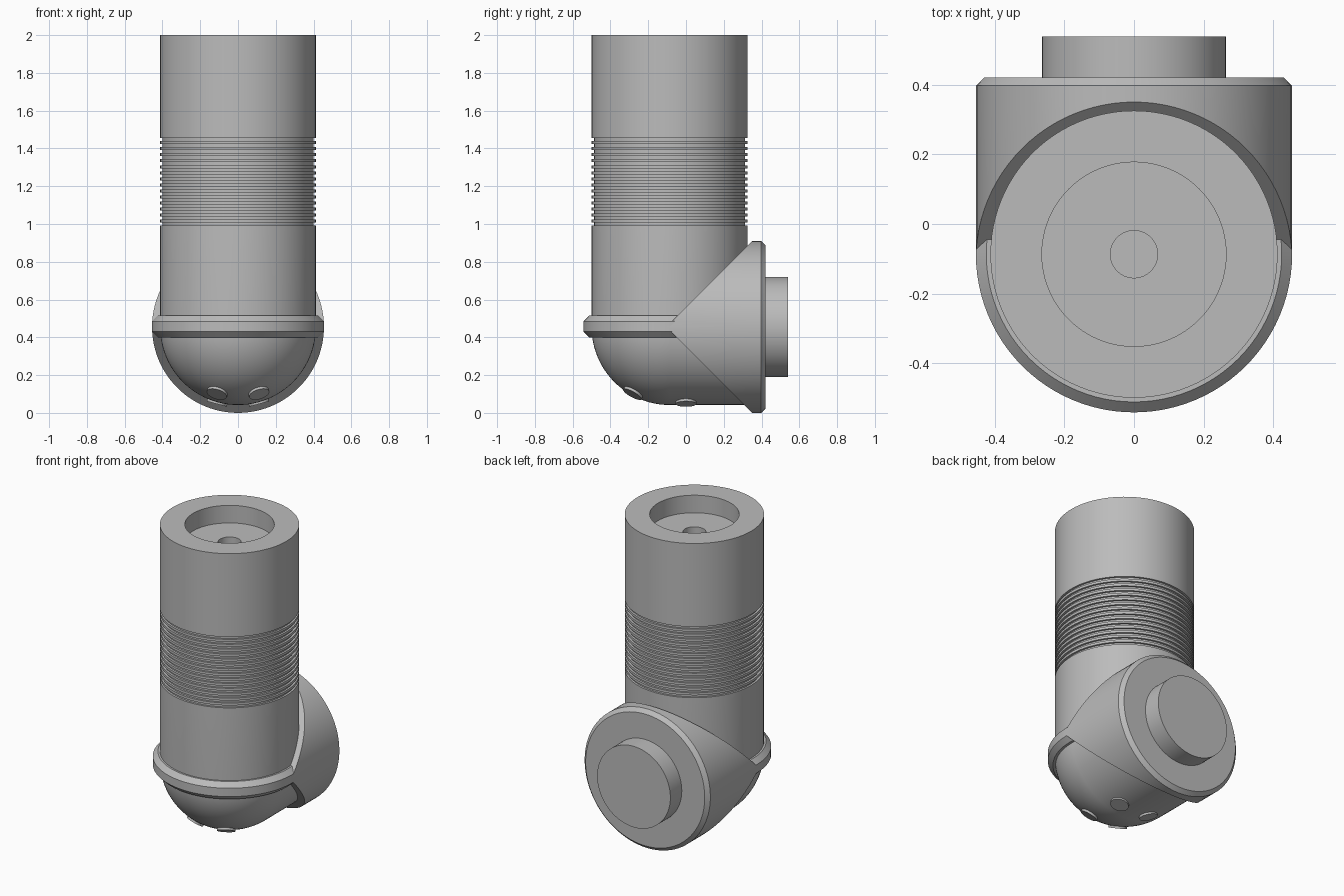
import bpy, bmesh, math
from mathutils import Vector, Matrix

if "Cube" in bpy.data.objects:
    bpy.data.objects.remove(bpy.data.objects["Cube"])

SEGMENTS = 96
PIPE_R, RIM_R, PEG_R, BORE_R = 0.413, 0.455, 0.265, 0.068
PIPE_Y, ELBOW_Z = -0.087, 0.455
CENTER = Vector((0, PIPE_Y, ELBOW_Z))
UPRIGHT = Matrix.Translation(CENTER)
BACKWARD = UPRIGHT @ Matrix.Rotation(-math.pi / 2, 4, "X")

grey = bpy.data.materials.new("pipe grey")
grey.use_nodes = True
grey.diffuse_color = (0.5, 0.5, 0.5, 1)
grey.node_tree.nodes["Principled BSDF"].inputs["Base Color"].default_value = (0.5, 0.5, 0.5, 1)


def lathe(profile):
    """Spin (radius, height) points around the local z axis."""
    bm = bmesh.new()
    verts = [bm.verts.new((r, 0, h)) for r, h in profile]
    edges = [bm.edges.new(pair) for pair in zip(verts, verts[1:])]
    bmesh.ops.spin(bm, geom=verts + edges, cent=(0, 0, 0), axis=(0, 0, 1),
                   angle=math.tau, steps=SEGMENTS, use_duplicate=False)
    bmesh.ops.remove_doubles(bm, verts=bm.verts, dist=0.0001)
    bmesh.ops.recalc_face_normals(bm, faces=bm.faces)
    return bm


def finish(bm, name, matrix):
    """Turn a bmesh into a placed, shaded object."""
    bm.transform(matrix)
    mesh = bpy.data.meshes.new(name)
    bm.to_mesh(mesh)
    bm.free()
    mesh.materials.append(grey)
    obj = bpy.data.objects.new(name, mesh)
    bpy.context.collection.objects.link(obj)
    bpy.ops.object.select_all(action="DESELECT")
    obj.select_set(True)
    bpy.context.view_layer.objects.active = obj
    bpy.ops.object.shade_smooth_by_angle(angle=math.radians(25))
    return obj


# Upright pipe: stepped socket, grooved grip and rounded bottom
top = 2 - ELBOW_Z
profile = [(0, top - 0.45), (BORE_R, top - 0.45), (BORE_R, top - 0.115),
           (PEG_R, top - 0.115), (PEG_R, top), (PIPE_R, top)]
grooves, pitch, depth = 15, 0.032, 0.013
for i in range(grooves):
    z = 1.455 - ELBOW_Z - i * pitch
    profile += [(PIPE_R, z), (PIPE_R - depth, z),
                (PIPE_R - depth, z - pitch / 2), (PIPE_R, z - pitch / 2)]
for i in range(25):
    a = i / 24 * math.pi / 2
    profile.append((PIPE_R * math.cos(a), -PIPE_R * math.sin(a)))
finish(lathe(profile), "upright_pipe", UPRIGHT)

# Raised collar around the elbow
finish(lathe([(0.36, 0.06), (0.425, 0.06), (RIM_R, 0.03), (RIM_R, -0.025),
              (0.425, -0.055), (0.36, -0.055)]), "collar", UPRIGHT)

# Horizontal pipe running to the back
finish(lathe([(0, 0), (PIPE_R, 0), (PIPE_R, 0.48), (0, 0.48)]), "back_pipe", BACKWARD)

# Mitred sleeve: a chamfered drum cut to a wedge by two sloping planes
back = 0.422 - PIPE_Y
bm = lathe([(0, -0.1), (RIM_R, -0.1), (RIM_R, back - 0.024), (RIM_R - 0.024, back), (0, back)])
for side in (-1, 1):
    cut = bmesh.ops.bisect_plane(bm, geom=bm.verts[:] + bm.edges[:] + bm.faces[:],
                                 plane_co=(0, 0, -0.017), plane_no=(0, side, -1),
                                 clear_outer=True)
    rim = [e for e in cut["geom_cut"] if isinstance(e, bmesh.types.BMEdge)]
    bmesh.ops.holes_fill(bm, edges=rim)
bmesh.ops.recalc_face_normals(bm, faces=bm.faces)
finish(bm, "mitred_sleeve", BACKWARD)

# Plug on the back face
plug_end = 0.54 - PIPE_Y
finish(lathe([(0, back - 0.02), (PEG_R, back - 0.02), (PEG_R, plug_end), (0, plug_end)]),
       "back_plug", BACKWARD)

# Four round studs standing square to the underside
for x, side in ((-0.11, "right"), (0.11, "left")):
    for y, place in ((-0.193, "front"), (0.087, "back")):
        flat_y = min(y, 0)
        drop = math.sqrt(PIPE_R ** 2 - x ** 2 - flat_y ** 2)
        normal = Vector((x, flat_y, -drop)).normalized()
        spot = CENTER + Vector((x, y, -drop))
        turn = normal.to_track_quat("Z", "Y").to_matrix().to_4x4()
        finish(lathe([(0, -0.02), (0.055, -0.02), (0.055, 0.01), (0, 0.01)]),
               f"{place}_{side}_stud", Matrix.Translation(spot) @ turn)
